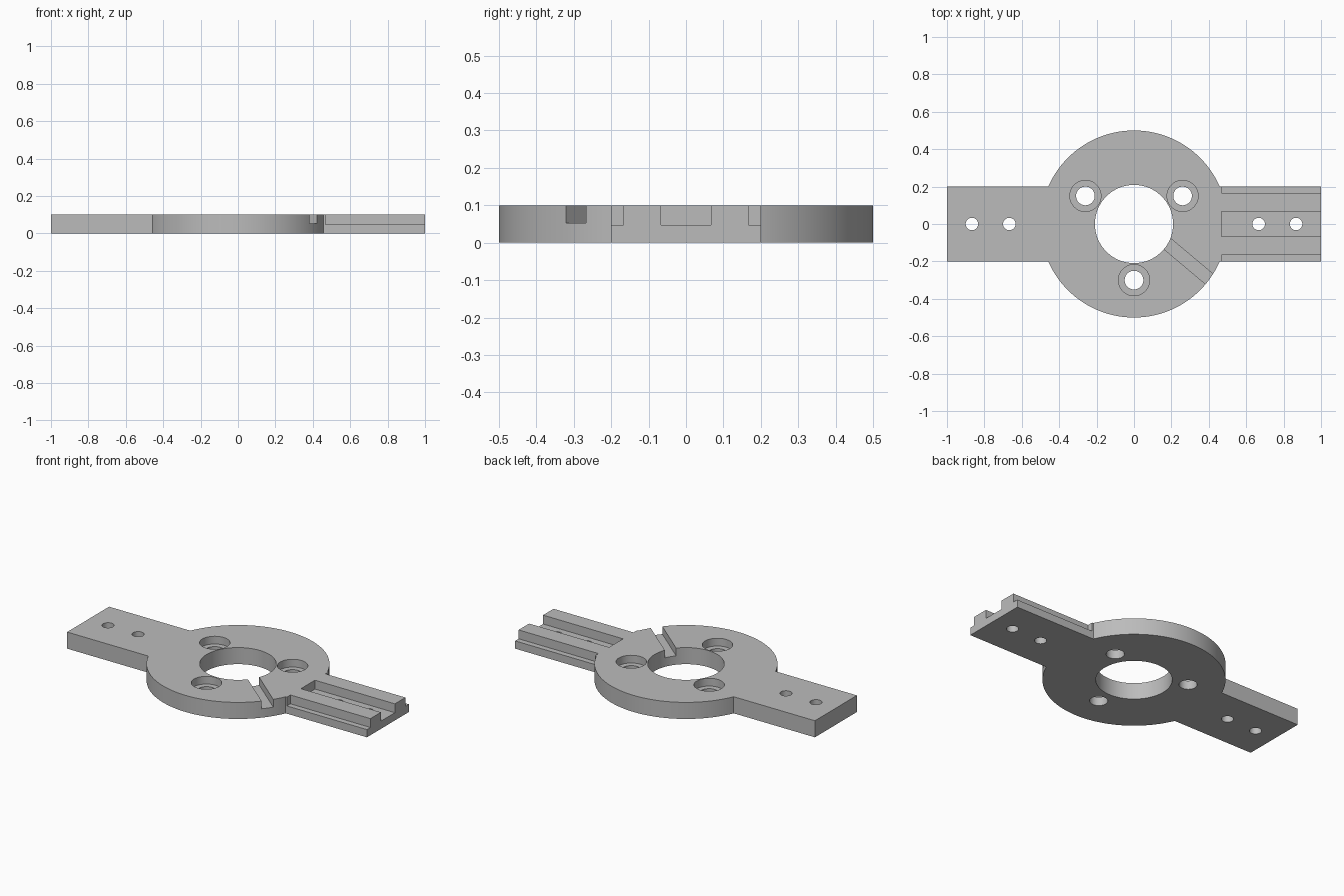
import bpy
import bmesh
import math
from mathutils import Matrix

cube = bpy.data.objects.get("Cube")
if cube:
    bpy.data.objects.remove(cube, do_unlink=True)

U = 1 / 15                # design unit
HEIGHT = 1.5 * U
RADIUS = 7.5 * U
ARM_HALF = 3 * U
LEDGE = 0.7 * U           # floor of the arm channels and side steps
POCKET = 0.8 * U          # floor of the counterbores and disc slots

grey = bpy.data.materials.new("plain grey")
grey.use_nodes = True
colour = (0.5, 0.5, 0.5, 1)
grey.diffuse_color = colour
grey.node_tree.nodes["Principled BSDF"].inputs["Base Color"].default_value = colour


def make_object(name, bm):
    bmesh.ops.recalc_face_normals(bm, faces=bm.faces)
    mesh = bpy.data.meshes.new(name)
    bm.to_mesh(mesh)
    bm.free()
    mesh.materials.append(grey)
    obj = bpy.data.objects.new(name, mesh)
    bpy.context.collection.objects.link(obj)
    return obj


# Body: round disc with an arm on each side, extruded from one outline
def body_outline(steps=96):
    start = math.asin(ARM_HALF / RADIUS)
    half = [(1, ARM_HALF)]
    for i in range(steps + 1):
        a = start + (math.pi - 2 * start) * i / steps
        half.append((RADIUS * math.cos(a), RADIUS * math.sin(a)))
    half.append((-1, ARM_HALF))
    return half + [(-x, -y) for x, y in half]


bm = bmesh.new()
base = bm.faces.new([bm.verts.new((x, y, 0)) for x, y in body_outline()])
grown = bmesh.ops.extrude_face_region(bm, geom=[base], use_keep_orig=True)
top = [v for v in grown["geom"] if isinstance(v, bmesh.types.BMVert)]
bmesh.ops.translate(bm, verts=top, vec=(0, 0, HEIGHT))
body = make_object("mounting_plate", bm)


def cut(bm):
    cutter = make_object("cutter", bm)
    cutter.hide_render = True
    mod = body.modifiers.new("cut", 'BOOLEAN')
    mod.operation = 'DIFFERENCE'
    mod.solver = 'EXACT'
    mod.object = cutter
    bpy.context.view_layer.objects.active = body
    bpy.ops.object.modifier_apply(modifier=mod.name)
    bpy.data.objects.remove(cutter, do_unlink=True)


def cut_box(x0, x1, y0, y1, floor, angle=0):
    bm = bmesh.new()
    bmesh.ops.create_cube(bm, size=1)
    bm.transform(Matrix.Rotation(angle, 4, 'Z')
                 @ Matrix.Translation(((x0 + x1) / 2, (y0 + y1) / 2, floor + 0.1))
                 @ Matrix.Diagonal((x1 - x0, y1 - y0, 0.2, 1)))
    cut(bm)


def cut_hole(x, y, radius, floor=-0.1, sides=48):
    bm = bmesh.new()
    bmesh.ops.create_cone(bm, cap_ends=True, segments=sides, radius1=radius,
                          radius2=radius, depth=0.4,
                          matrix=Matrix.Translation((x, y, floor + 0.2)))
    cut(bm)


# Central bore
cut_hole(0, 0, 0.209, sides=96)

# Three counterbored screw holes around the bore
for degrees in (30, 150, 270):
    a = math.radians(degrees)
    x, y = 4.5 * U * math.cos(a), 4.5 * U * math.sin(a)
    cut_hole(x, y, 1.25 * U, POCKET)
    cut_hole(x, y, 0.75 * U)

# Two slanted slots from the bore to the rim
slant = math.radians(40)
cut_box(0.12, 0.6, 0, U, POCKET, -slant)
cut_box(0.12, 0.6, -U, 0, POCKET, math.pi + slant)

# Arms: central channel, stepped sides and two holes each
for turn, side in ((0, 1), (math.pi, -1)):
    cut_box(7 * U, 1.1, -U, U, LEDGE, turn)
    cut_box(7 * U, 1.1, 2.5 * U, 4 * U, LEDGE, turn)
    cut_box(7 * U, 1.1, -4 * U, -2.5 * U, LEDGE, turn)
    for x in (10 * U, 13 * U):
        cut_hole(side * x, 0, 0.5 * U)

# Smooth the round walls, keep the machined edges sharp
for obj in bpy.context.selected_objects:
    obj.select_set(False)
body.select_set(True)
bpy.context.view_layer.objects.active = body
bpy.ops.object.shade_smooth_by_angle(angle=math.radians(30))
